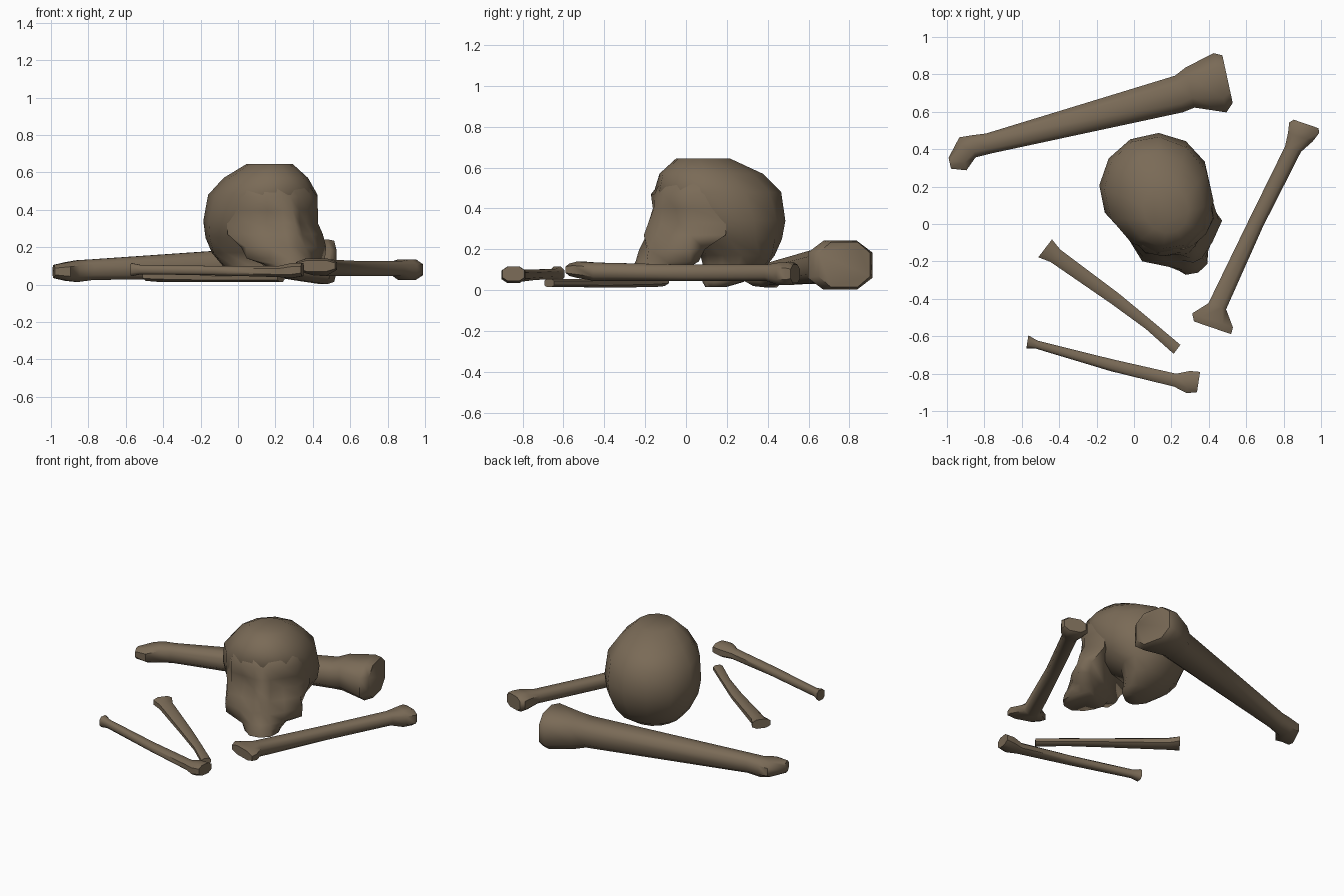
import bpy, bmesh, math
from mathutils import Vector

old_bone = bpy.data.materials.new("old bone brown")
old_bone.diffuse_color = (0.195, 0.146, 0.095, 1)


def loft(name, rings, angle=50):
    """Skin a list of equal closed rings, cap both ends, shade smooth."""
    bm = bmesh.new()
    vs = [[bm.verts.new(p) for p in r] for r in rings]
    n = len(rings[0])
    for a, b in zip(vs, vs[1:]):
        for i in range(n):
            j = (i + 1) % n
            bm.faces.new((a[i], a[j], b[j], b[i]))
    bm.faces.new(vs[0][::-1])
    bm.faces.new(vs[-1])
    bmesh.ops.recalc_face_normals(bm, faces=bm.faces)
    me = bpy.data.meshes.new(name)
    bm.to_mesh(me)
    bm.free()
    me.materials.append(old_bone)
    ob = bpy.data.objects.new(name, me)
    bpy.context.collection.objects.link(ob)
    bpy.ops.object.select_all(action='DESELECT')
    ob.select_set(True)
    bpy.context.view_layer.objects.active = ob
    bpy.ops.object.shade_smooth_by_angle(angle=math.radians(angle))
    return ob


# Skull frame: forward, sideways, up -> world
TURN = math.radians(27)
FWD = Vector((math.sin(TURN), -math.cos(TURN), 0))
SIDE = Vector((math.cos(TURN), math.sin(TURN), 0))
CENTRE = Vector((0.135, 0.15, 0))


def skull_point(f, s, z):
    return CENTRE + FWD * f + SIDE * s + Vector((0, 0, z))


# Cranium: height, front reach, back reach, half width
cranium = [
    (0.645, 0.21, 0.06, 0.12), (0.57, 0.295, 0.235, 0.215),
    (0.48, 0.315, 0.325, 0.285), (0.34, 0.235, 0.34, 0.30),
    (0.25, 0.18, 0.32, 0.285), (0.17, 0.05, 0.28, 0.24),
    (0.10, 0.04, 0.23, 0.185), (0.04, 0.06, 0.13, 0.12),
    (0.015, 0.05, 0.04, 0.07),
]
rings = []
for z, front, back, w in cranium:
    mid, rad = (front - back) / 2, (front + back) / 2
    rings.append([skull_point(mid + rad * math.cos(a), w * math.sin(a), z)
                  for a in (math.tau * i / 12 for i in range(12))])
loft("cranium", rings, 70)

# Face: height, then (sideways, forward) from the midline outwards, mirrored
face = [
    (0.57, (0, .27), (.08, .25), (.14, .20), (.19, .11), (.20, .05)),
    (0.47, (0, .318), (.05, .316), (.13, .295), (.205, .235), (.25, .08)),
    (0.40, (0, .345), (.05, .325), (.12, .285), (.205, .24), (.25, .08)),
    (0.33, (0, .375), (.05, .33), (.12, .27), (.205, .24), (.26, .08)),
    (0.27, (0, .40), (.05, .36), (.13, .315), (.225, .26), (.255, .08)),
    (0.20, (0, .385), (.05, .40), (.14, .35), (.24, .27), (.225, .18)),
    (0.14, (0, .43), (.06, .415), (.14, .345), (.235, .265), (.20, .20)),
    (0.11, (0, .45), (.065, .43), (.115, .36), (.14, .29), (.12, .22)),
    (0.07, (0, .46), (.065, .44), (.105, .37), (.11, .30), (.10, .24)),
]
rings = []
for z, *half in face:
    loop = [(-s, f) for s, f in half[:0:-1]] + half
    rings.append([skull_point(f, s, z) for s, f in loop])
loft("face", rings, 75)


def bone(name, sections, yaw=0.0):
    """Long bone: sections of centre x, y, z, half width, half height."""
    axis = Vector(sections[-1][:2]) - Vector(sections[0][:2])
    heading = math.atan2(axis.y, axis.x) + yaw
    across = Vector((-math.sin(heading), math.cos(heading), 0))

    def squarish(c):
        return math.copysign(abs(c) ** 0.75, c) / math.cos(math.pi / 8) ** 0.75

    out = []
    for x, y, z, w, h in sections:
        out.append([Vector((x, y, z)) + across * (w * squarish(math.cos(a)))
                    + Vector((0, 0, h * squarish(math.sin(a))))
                    for a in (math.tau * (i + .5) / 8 for i in range(8))])
    loft(name, out)


# Thigh bone behind the skull
bone("thigh_bone", [
    (-.985, .325, .07, .03, .035), (-.915, .375, .07, .09, .05),
    (-.86, .415, .072, .06, .058), (-.78, .43, .08, .055, .055),
    (.24, .695, .12, .10, .085), (.30, .73, .125, .11, .10),
    (.46, .755, .122, .162, .12), (.50, .775, .125, .13, .11)], -.08)
# Upper arm bone at the right
bone("arm_bone", [
    (.42, -.555, .10, .105, .03), (.42, -.515, .10, .115, .04),
    (.445, -.44, .09, .05, .045), (.65, .0, .085, .042, .04),
    (.85, .40, .085, .045, .04), (.89, .465, .08, .07, .055),
    (.91, .515, .08, .085, .055), (.92, .535, .08, .07, .045)], .1)
# Two thin bones in front
bone("thin_bone_inner", [
    (-.475, -.13, .05, .06, .03), (-.42, -.17, .045, .042, .03),
    (-.10, -.40, .035, .034, .022), (.08, -.54, .035, .027, .02),
    (.23, -.67, .035, .03, .02)])
bone("thin_bone_outer", [
    (-.57, -.63, .08, .035, .035), (-.52, -.645, .08, .022, .025),
    (-.12, -.755, .075, .032, .025), (.22, -.835, .07, .035, .03),
    (.29, -.845, .075, .06, .04), (.345, -.845, .08, .055, .035)], .08)
